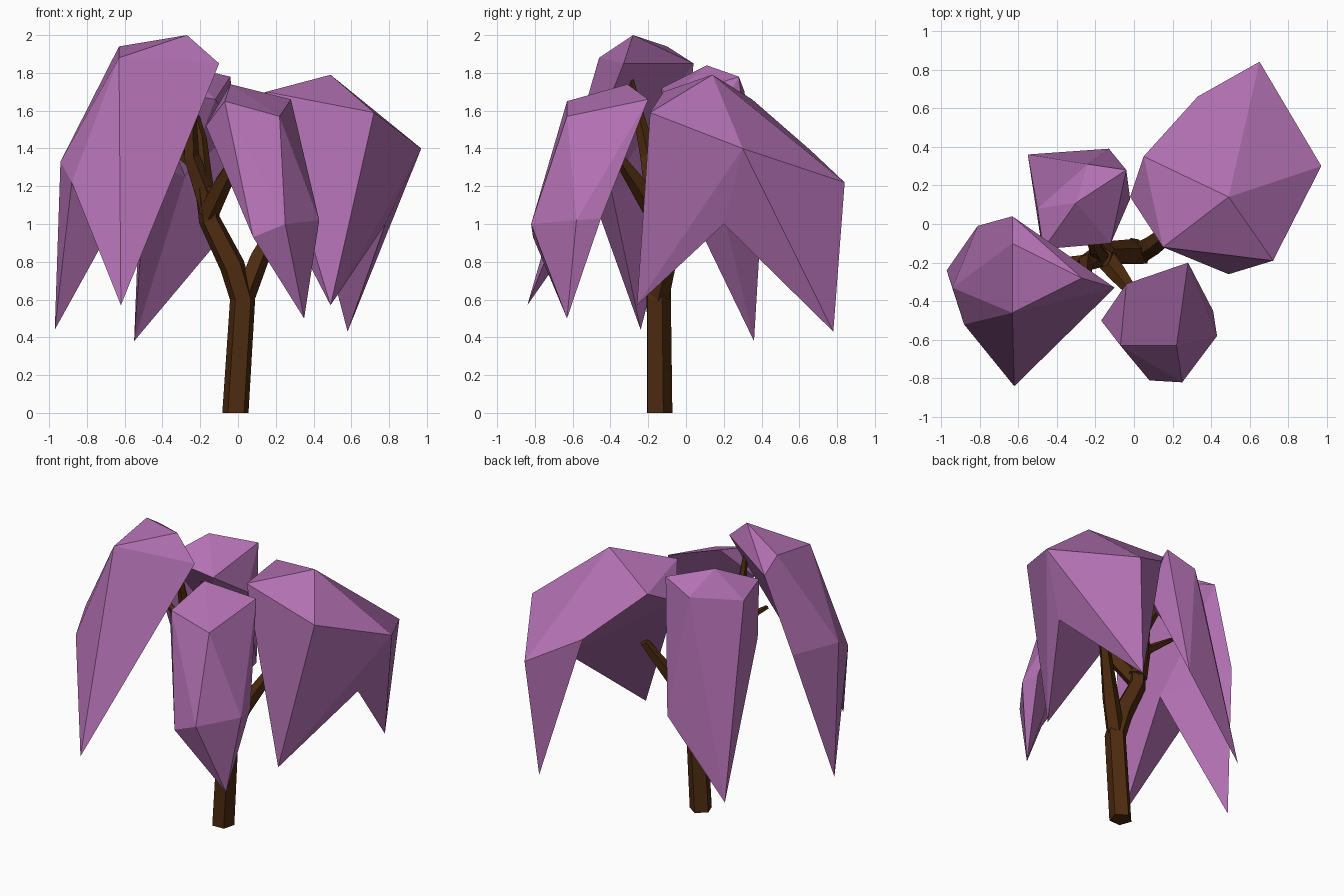
import bpy, bmesh
from math import cos, sin, tau
from mathutils import Vector

if "Cube" in bpy.data.objects:
    bpy.data.objects.remove(bpy.data.objects["Cube"])


def material(name, color):
    m = bpy.data.materials.new(name)
    m.diffuse_color = (*color, 1)
    m.use_nodes = True
    m.node_tree.nodes["Principled BSDF"].inputs["Base Color"].default_value = m.diffuse_color
    return m


BLOSSOM = material("blossom purple", (0.45, 0.165, 0.45))
BARK = material("bark brown", (0.075, 0.024, 0.005))


def finish(bm, name, mat):
    bmesh.ops.recalc_face_normals(bm, faces=bm.faces[:])
    mesh = bpy.data.meshes.new(name)
    bm.to_mesh(mesh)
    bm.free()
    mesh.materials.append(mat)
    obj = bpy.data.objects.new(name, mesh)
    bpy.context.collection.objects.link(obj)


def drooping_clump(name, points, eyes, hollow):
    """Faceted hull whose faces seen from the `eyes` are pushed in to `hollow`."""
    bm = bmesh.new()
    for p in points:
        bm.verts.new(p)
    bmesh.ops.convex_hull(bm, input=bm.verts[:])
    bmesh.ops.delete(bm, geom=[v for v in bm.verts if not v.link_faces], context='VERTS')
    bmesh.ops.recalc_face_normals(bm, faces=bm.faces[:])
    seen = [f for f in bm.faces
            if any(f.normal.dot(Vector(e) - f.verts[0].co) > 0 for e in eyes)]
    bmesh.ops.delete(bm, geom=seen, context='FACES')
    rim = [e for e in bm.edges if e.is_boundary]
    apex = bm.verts.new(hollow)
    for e in rim:
        bm.faces.new((e.verts[0], e.verts[1], apex))
    finish(bm, name, BLOSSOM)


def limb(name, path, sides=5, phase=0.0):
    """Tapered faceted tube through (x, y, z, radius) stations."""
    bm = bmesh.new()
    pts = [Vector(p[:3]) for p in path]
    rings = []
    for i, p in enumerate(pts):
        d = (pts[min(i + 1, len(pts) - 1)] - pts[max(i - 1, 0)]).normalized()
        if p.z == 0:
            d = Vector((0, 0, 1))
        u = Vector((0, 1, 0)).cross(d).normalized()
        w = d.cross(u)
        angles = [phase + tau * k / sides for k in range(sides)]
        rings.append([bm.verts.new(p + path[i][3] * (cos(t) * u + sin(t) * w)) for t in angles])
    for r, s in zip(rings, rings[1:]):
        for k in range(sides):
            n = (k + 1) % sides
            bm.faces.new((r[k], r[n], s[n], s[k]))
    bm.faces.new(rings[0])
    bm.faces.new(rings[-1])
    finish(bm, name, BARK)


# Large clump on the right and back, with two hanging tips
drooping_clump("right_blossom", [
    (.49, .14, 1.79), (.72, -.19, 1.59), (.97, .30, 1.40), (.65, .84, 1.22),
    (.33, .66, 1.39), (.05, .35, 1.66), (-.02, .14, 1.55), (.15, -.12, 1.70),
    (.58, .78, .43), (.49, -.26, .57)],
    eyes=[(.6, .2, .1), (.1, .4, 0)], hollow=(.78, .2, 1.0))

# Tall clump on the left and front, with two hanging tips
drooping_clump("left_blossom", [
    (-.27, -.28, 2.0), (-.63, -.10, 1.94), (-.63, -.46, 1.88), (-.10, -.33, 1.85),
    (-.63, .04, 1.85), (-.94, -.33, 1.33), (-.88, -.52, 1.22), (-.81, -.01, 1.33),
    (-.97, -.24, .44), (-.62, -.84, .57)],
    eyes=[(-.8, -.45, -1)], hollow=(-.55, -.4, 1.2))

# Narrow clump at the front
drooping_clump("front_blossom", [
    (-.04, -.31, 1.74), (.28, -.20, 1.66), (-.07, -.63, 1.65), (.22, -.63, 1.57),
    (-.17, -.50, 1.52), (.08, -.81, .93), (.25, -.82, 1.0), (.43, -.58, 1.02),
    (.41, -.45, 1.03), (.35, -.63, .50)],
    eyes=[(.1, -.3, .3)], hollow=(.18, -.5, 1.2))

# Narrow clump at the back
drooping_clump("back_blossom", [
    (-.30, .11, 1.84), (-.04, .28, 1.78), (-.24, .31, 1.70), (-.50, .08, 1.66),
    (-.47, -.13, 1.72), (-.12, -.10, 1.66), (-.48, -.10, 1.33), (-.02, .13, 1.5),
    (-.13, .39, .88), (-.55, .36, .38)],
    eyes=[(-.25, 0, .2)], hollow=(-.28, .15, 1.25))

# Trunk leaning into its left fork, then the branches into each clump
limb("trunk", [(-.013, -.145, 0, .073), (.025, -.15, .6, .07), (-.03, -.15, .78, .07),
               (-.15, -.15, 1.02, .06), (-.17, -.17, 1.2, .06)], phase=.35)
limb("right_branch", [(.025, -.15, .6, .06), (.11, -.10, .82, .055), (.29, .045, 1.15, .03)])
limb("left_branch", [(-.15, -.15, 1.08, .065), (-.25, -.2, 1.36, .045), (-.25, -.3, 1.79, .015)])
limb("left_twig", [(-.24, -.19, 1.32, .035), (-.48, -.2, 1.5, .015)])
limb("front_branch", [(-.16, -.16, 1.06, .06), (-.08, -.26, 1.22, .05), (0, -.36, 1.36, .03)])
limb("back_branch", [(-.18, -.16, 1.2, .05), (-.2, -.13, 1.45, .035), (-.25, .02, 1.65, .02)])
